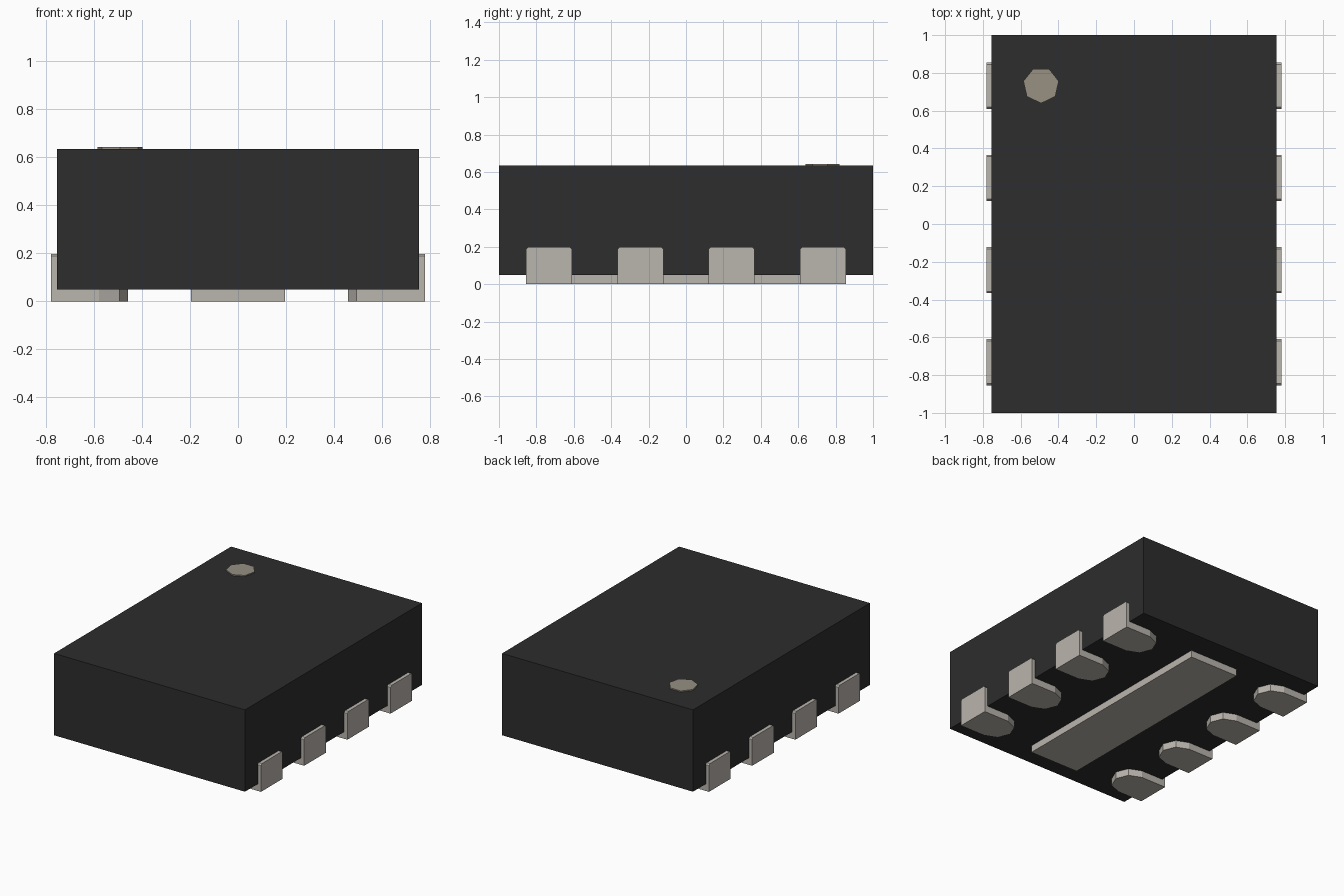
import bpy, bmesh, math
from mathutils import Vector

cube = bpy.data.objects.get("Cube")
if cube:
    bpy.data.objects.remove(cube, do_unlink=True)


def material(name, rgb):
    m = bpy.data.materials.new(name)
    m.use_nodes = True
    m.diffuse_color = (*rgb, 1)
    m.node_tree.nodes["Principled BSDF"].inputs["Base Color"].default_value = (*rgb, 1)
    return m


BLACK = material("black plastic", (0.026, 0.026, 0.026))
METAL = material("tinned metal", (0.491, 0.462, 0.418))
MARK = material("marker tan", (0.309, 0.279, 0.223))


def add_prism(bm, outline, direction):
    """Close an outline into a face and extrude it along direction."""
    face = bm.faces.new([bm.verts.new(p) for p in outline])
    out = bmesh.ops.extrude_face_region(bm, geom=[face])
    bmesh.ops.translate(bm, vec=Vector(direction),
                        verts=[g for g in out["geom"] if isinstance(g, bmesh.types.BMVert)])


def finish(bm, name, mat):
    bmesh.ops.recalc_face_normals(bm, faces=bm.faces)
    mesh = bpy.data.meshes.new(name)
    bm.to_mesh(mesh)
    bm.free()
    mesh.materials.append(mat)
    ob = bpy.data.objects.new(name, mesh)
    bpy.context.collection.objects.link(ob)
    return ob


def box(name, x, y, z0, z1, mat):
    bm = bmesh.new()
    add_prism(bm, [(-x, -y, z0), (x, -y, z0), (x, y, z0), (-x, y, z0)], (0, 0, z1 - z0))
    return finish(bm, name, mat)


BODY_X, BASE, TOP = 0.755, 0.05, 0.635

# Package body and the large pad underneath
box("body", BODY_X, 1.0, BASE, TOP, BLACK)
box("centre_pad", 0.195, 0.825, 0.0, BASE, METAL)

# Seven-sided marker on the top, one corner towards the front
bm = bmesh.new()
angles = [-math.pi / 2 + i * math.tau / 7 for i in range(7)]
add_prism(bm, [(-0.492 + 0.096 * math.cos(a), 0.735 + 0.096 * math.sin(a), TOP)
               for a in angles], (0, 0, 0.008))
finish(bm, "corner_marker", MARK)

# Terminals: a round-ended foot below and an upright tab on the side wall
HALF, TAB_X, TAB_Z, CUT = 0.1225, 0.78, 0.198, 0.01
for n in range(4):
    yc = (n - 1.5) * 0.488
    bm = bmesh.new()
    foot = [(BODY_X, yc - HALF, 0), (BODY_X, yc + HALF, 0)]
    for i in range(5):
        a = math.pi / 2 + i * math.pi / 4
        foot.append((0.58 + HALF * math.cos(a), yc + HALF * math.sin(a), 0))
    add_prism(bm, foot, (0, 0, BASE))
    tab = [(-HALF, 0), (HALF, 0), (HALF, TAB_Z - CUT), (HALF - CUT, TAB_Z),
           (CUT - HALF, TAB_Z), (-HALF, TAB_Z - CUT)]
    add_prism(bm, [(BODY_X, yc + y, z) for y, z in tab], (TAB_X - BODY_X, 0, 0))
    ob = finish(bm, f"terminal_pair_{n + 1}", METAL)
    ob.modifiers.new("mirror_sides", "MIRROR").use_mirror_merge = False
